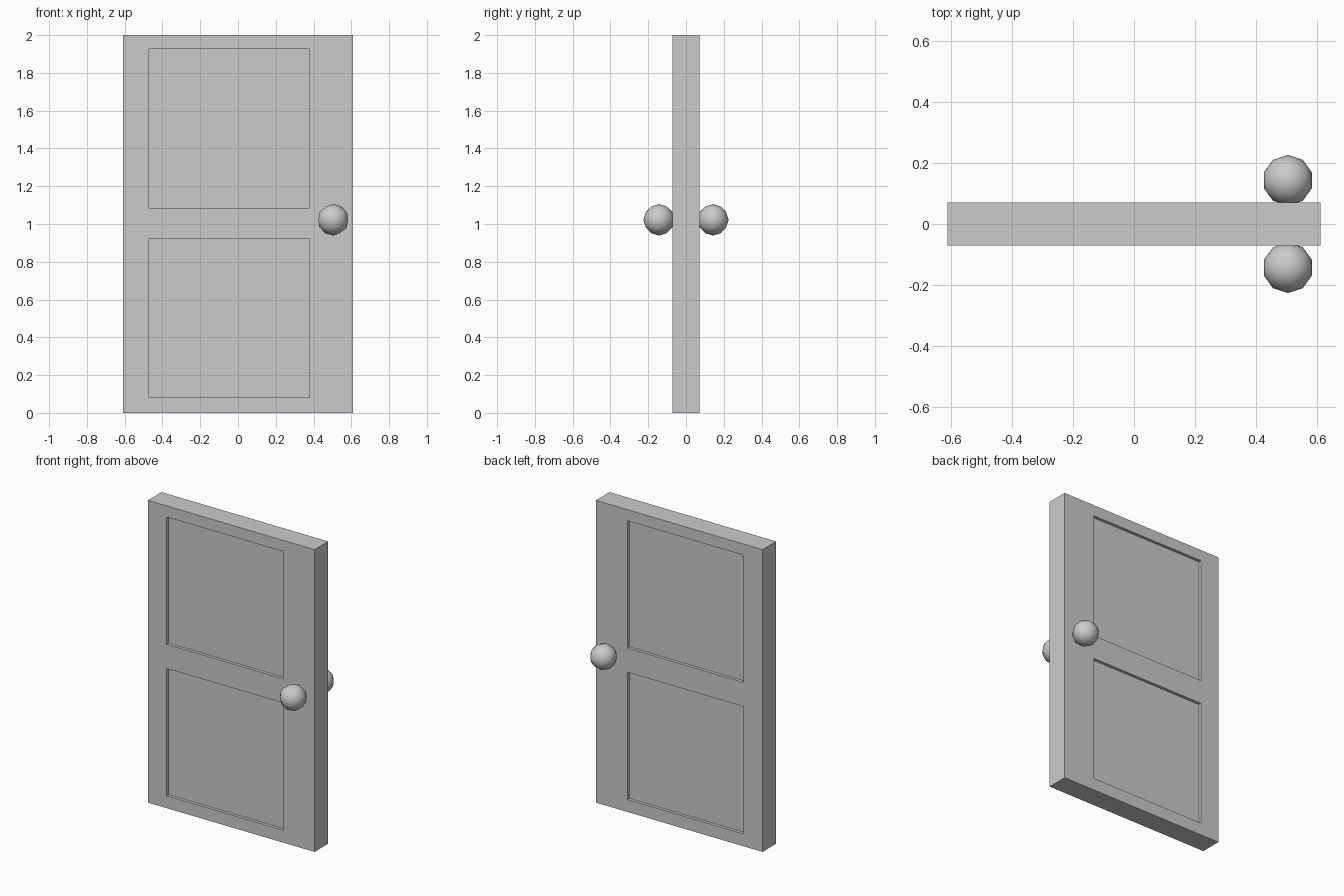
import bpy, bmesh
from mathutils import Matrix, Vector

if "Cube" in bpy.data.objects:
    bpy.data.objects.remove(bpy.data.objects["Cube"])

HALF_W, HALF_T, HEIGHT = 0.61, 0.071, 2.0
PANEL_X = (-0.472, 0.379)
PANEL_Z = ((0.082, 0.924), (1.084, 1.926))
RECESS = 0.02

# Door slab with two recessed panels on each side
bm = bmesh.new()
bmesh.ops.create_cube(bm, size=1, matrix=Matrix.Translation((0, 0, HEIGHT / 2))
                      @ Matrix.Diagonal((HALF_W * 2, HALF_T * 2, HEIGHT, 1)))
cuts = [((x, 0, 0), (1, 0, 0)) for x in PANEL_X]
cuts += [((0, 0, z), (0, 0, 1)) for pair in PANEL_Z for z in pair]
for co, no in cuts:
    bmesh.ops.bisect_plane(bm, geom=bm.verts[:] + bm.edges[:] + bm.faces[:],
                           plane_co=co, plane_no=no)


def is_panel(face):
    c = face.calc_center_median()
    return (abs(face.normal.y) > 0.9 and PANEL_X[0] < c.x < PANEL_X[1]
            and any(lo < c.z < hi for lo, hi in PANEL_Z))


bm.normal_update()
panels = [f for f in bm.faces if is_panel(f)]
for f in bmesh.ops.extrude_discrete_faces(bm, faces=panels)["faces"]:
    inward = RECESS if f.verts[0].co.y < 0 else -RECESS
    bmesh.ops.translate(bm, verts=f.verts[:], vec=Vector((0, inward, 0)))
bmesh.ops.recalc_face_normals(bm, faces=bm.faces[:])
mesh = bpy.data.meshes.new("door_slab")
bm.to_mesh(mesh)
bm.free()
bpy.context.collection.objects.link(bpy.data.objects.new("door_slab", mesh))

# Round low-poly knobs, front and back
for name, y in (("front_knob", -0.143), ("back_knob", 0.143)):
    bpy.ops.mesh.primitive_ico_sphere_add(subdivisions=2, radius=0.083,
                                          location=(0.504, y, 1.022))
    bpy.context.object.name = name
    bpy.ops.object.shade_smooth()
